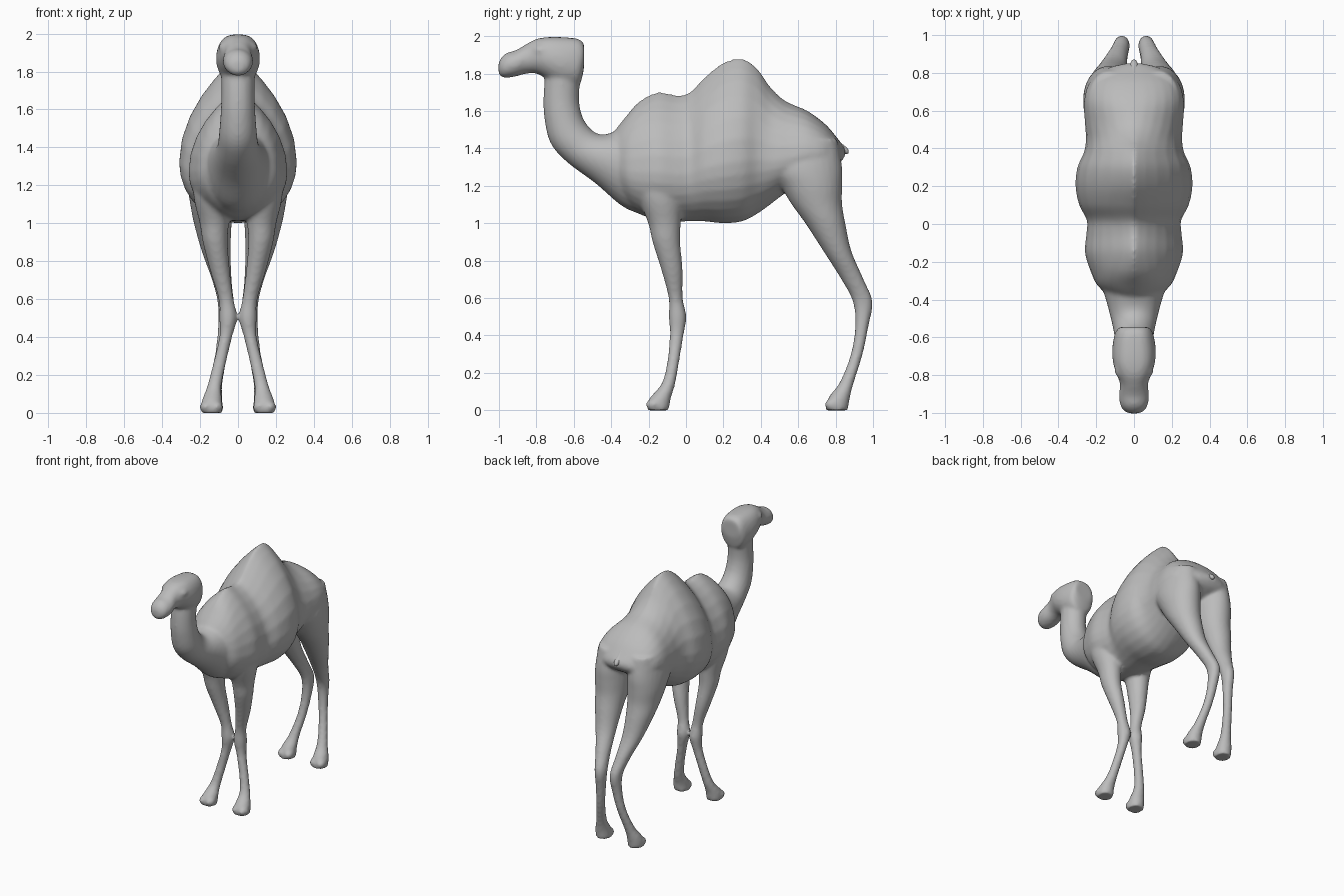
import bpy
import bmesh
import math
from mathutils import Vector, Matrix

SEGMENTS = 28     # points around each cross-section
STEPS = 5         # interpolated rings between two stations

default_cube = bpy.data.objects.get("Cube")
if default_cube:
    bpy.data.objects.remove(default_cube, do_unlink=True)


def make_material(name, rgb):
    material = bpy.data.materials.new(name)
    material.use_nodes = True
    color = (*rgb, 1.0)
    material.diffuse_color = color
    shader = material.node_tree.nodes["Principled BSDF"]
    shader.inputs["Base Color"].default_value = color
    shader.inputs["Roughness"].default_value = 0.8
    return material


def catmull_rom(before, start, end, after, t):
    """Smoothly interpolate one number between start and end."""
    slope_in = (end - before) / 2
    slope_out = (after - start) / 2
    delta = end - start
    curve = (slope_in + slope_out - 2 * delta) * t + 3 * delta - 2 * slope_in - slope_out
    return start + t * (slope_in + t * curve)


def refine(stations):
    """Insert interpolated stations so that the loft flows smoothly."""
    result = []
    last = len(stations) - 1
    for i in range(last):
        before, after = stations[max(i - 1, 0)], stations[min(i + 2, last)]
        for step in range(STEPS):
            t = step / STEPS
            result.append([catmull_rom(*values, t) for values in
                           zip(before, stations[i], stations[i + 1], after)])
    result.append(stations[last])
    return result


def loft(bm, stations, widest=0.5):
    """Skin cross-sections, each spanning two outline points in the side plane.

    A station holds: low y, low z, high y, high z, centre x, half width, peak.
    A larger peak value gives the section a narrower, more pointed top.
    """
    previous = None
    for low_y, low_z, high_y, high_z, x, width, peak in refine(stations):
        low, high = Vector((x, low_y, low_z)), Vector((x, high_y, high_z))
        middle = low.lerp(high, widest)
        ring = []
        for k in range(SEGMENTS):
            angle = math.tau * k / SEGMENTS
            across, along = math.cos(angle), math.sin(angle)
            point = middle.lerp(high, along) if along >= 0 else middle.lerp(low, -along)
            power = peak if along >= 0 else 1
            point.x += math.copysign(width * abs(across) ** power, across)
            ring.append(bm.verts.new(point))
        if previous is None:
            bm.faces.new(ring)
        else:
            for k in range(SEGMENTS):
                n = (k + 1) % SEGMENTS
                bm.faces.new((previous[k], previous[n], ring[n], ring[k]))
        previous = ring
    bm.faces.new(previous)


def upright(rows):
    """Vertical sections from rows of y, bottom z, top z, half width, peak."""
    return [(y, bottom, y, top, 0, width, peak) for y, bottom, top, width, peak in rows]


def ellipsoid(bm, center, size):
    matrix = Matrix.Translation(center) @ Matrix.Diagonal((*size, 1))
    bmesh.ops.create_icosphere(bm, subdivisions=3, radius=1, matrix=matrix)


def leg(bm, rows, side):
    """Level sections from rows of z, centre x, centre y, half width, half depth."""
    loft(bm, [(y - depth, z, y + depth, z, side * x, width, 1)
              for z, x, y, width, depth in rows])
    # Two toes at the front of the foot
    z, x, y, width, depth = rows[-1]
    for offset in (-0.5, 0.5):
        ellipsoid(bm, (side * x + offset * width, y - depth / 3, 0.031),
                  (width * 0.58, depth * 0.75, 0.031))


def skin_object(name, bm, material, voxel, smoothing):
    """Turn overlapping volumes into one continuous smooth skin."""
    bmesh.ops.recalc_face_normals(bm, faces=bm.faces)
    mesh = bpy.data.meshes.new(name)
    bm.to_mesh(mesh)
    bm.free()
    mesh.materials.append(material)
    mesh.shade_smooth()
    obj = bpy.data.objects.new(name, mesh)
    bpy.context.collection.objects.link(obj)
    remesh = obj.modifiers.new("Fuse", 'REMESH')
    remesh.mode = 'VOXEL'
    remesh.voxel_size = voxel
    remesh.use_smooth_shade = True
    smooth = obj.modifiers.new("Soften", 'SMOOTH')
    smooth.factor = 0.5
    smooth.iterations = smoothing
    return obj


hide = make_material("Grey hide", (0.5, 0.5, 0.5))
skin = bmesh.new()

# Trunk with shoulder rise, hump and sloping rump
trunk = [
    (-.4, 1.26, 1.47, .1, 1), (-.33, 1.12, 1.56, .19, 1),
    (-.25, 1.05, 1.65, .23, 1.3), (-.15, 1.02, 1.7, .26, 1.7),
    (-.05, 1.01, 1.685, .252, 1.6), (.02, 1.01, 1.7, .25, 1.6),
    (.1, 1.01, 1.78, .29, 1.7), (.2, 1, 1.86, .31, 1.9),
    (.3, 1.01, 1.88, .3, 1.9), (.38, 1.05, 1.83, .265, 1.8),
    (.45, 1.1, 1.73, .255, 1.5), (.53, 1.16, 1.655, .26, 1.2),
    (.65, 1.23, 1.6, .265, 1), (.75, 1.28, 1.525, .235, 1),
    (.82, 1.32, 1.44, .15, 1), (.85, 1.36, 1.4, .05, 1),
]
loft(skin, upright(trunk), widest=0.37)

# Curved neck, from the chest up to the head
neck = [
    (-.22, 1.04, -.15, 1.55, 0, .2, 1), (-.34, 1.09, -.25, 1.54, 0, .18, 1),
    (-.48, 1.21, -.38, 1.49, 0, .14, 1), (-.64, 1.33, -.46, 1.475, 0, .11, 1),
    (-.725, 1.43, -.52, 1.515, 0, .1, 1), (-.757, 1.56, -.557, 1.58, 0, .092, 1),
    (-.762, 1.68, -.572, 1.68, 0, .087, 1), (-.75, 1.82, -.555, 1.84, 0, .09, 1),
]
loft(skin, neck)

# Head with a flat crown and a drooping muzzle
head = [
    (-.545, 1.83, 1.96, .075, .8), (-.575, 1.73, 1.985, .1, .7),
    (-.66, 1.73, 1.995, .115, .7), (-.74, 1.77, 1.995, .11, .7),
    (-.8, 1.8, 1.985, .09, .8), (-.85, 1.8, 1.96, .074, .9),
    (-.91, 1.785, 1.925, .08, 1), (-.96, 1.777, 1.91, .072, 1),
    (-.992, 1.785, 1.88, .05, 1), (-1.003, 1.81, 1.85, .02, 1),
]
loft(skin, upright(head))

# Slender front legs with knobbly knees
front_leg = [
    (1.35, .13, -.17, .1, .14), (1.15, .135, -.14, .1, .12),
    (1, .125, -.115, .077, .087), (.9, .12, -.105, .066, .074),
    (.75, .095, -.075, .052, .057), (.6, .063, -.055, .04, .038),
    (.5, .052, -.045, .047, .047), (.4, .065, -.05, .034, .037),
    (.25, .1, -.07, .034, .032), (.14, .125, -.095, .038, .037),
    (.06, .138, -.14, .054, .058), (0, .14, -.15, .057, .06),
]

# Hind legs with heavy thighs and backward hocks
hind_leg = [
    (1.45, .13, .66, .11, .15), (1.3, .137, .64, .13, .195),
    (1.2, .14, .67, .127, .165), (1.1, .137, .7, .115, .135),
    (1, .133, .745, .1, .107), (.85, .115, .81, .076, .075),
    (.7, .085, .89, .052, .06), (.58, .065, .945, .042, .053),
    (.45, .07, .94, .036, .036), (.3, .09, .913, .033, .032),
    (.15, .12, .86, .038, .038), (.07, .135, .82, .053, .057),
    (0, .137, .805, .057, .06),
]
for side in (-1, 1):
    leg(skin, front_leg, side)
    leg(skin, hind_leg, side)
    # Brow ridge above each eye
    ellipsoid(skin, (side * .075, -.77, 1.925), (.028, .045, .028))

skin_object("body_skin", skin, hide, voxel=0.0125, smoothing=5)

# Short tail stub at the top of the rump cleft
tail = bmesh.new()
loft(tail, upright([
    (.79, 1.4, 1.48, .03, 1), (.83, 1.375, 1.43, .024, 1),
    (.86, 1.37, 1.405, .016, 1), (.87, 1.375, 1.39, .008, 1),
]))
skin_object("tail_stub", tail, hide, voxel=0.005, smoothing=2)
